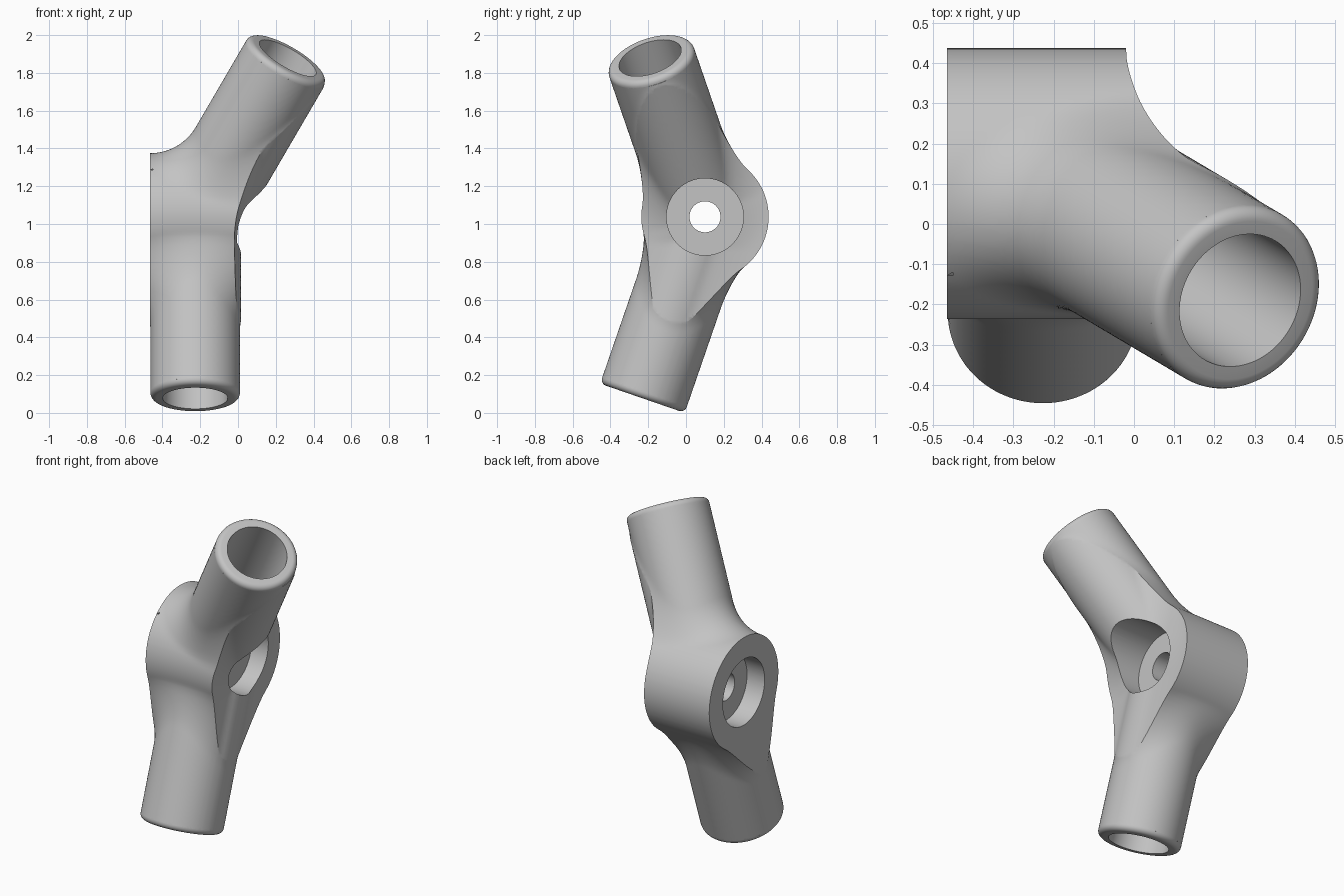
import bpy, bmesh
from math import pi, sin, cos, hypot, sqrt
from mathutils import Vector, Matrix

if "Cube" in bpy.data.objects:
    bpy.data.objects.remove(bpy.data.objects["Cube"])

# Main dimensions
HUB = Vector((-0.2265, 0.1005, 1.038))
UP = Vector((0.483, -0.286, 0.828)).normalized()
DOWN = Vector((0, -0.326, -0.9455)).normalized()
TUBE_R, BORE_R, LENGTH = 0.237, 0.172, 1.016
BOSS_R, LEFT_FACE, RIGHT_FACE = 0.337, -0.465, -0.02
RIM, BOSS_FILLET, SIDE_FILLET = 0.032, 0.3, 0.27
X = Vector((1, 0, 0))

grey = bpy.data.materials.new("plain grey")
grey.use_nodes = True
grey.diffuse_color = (0.55, 0.55, 0.55, 1)
grey.node_tree.nodes["Principled BSDF"].inputs["Base Color"].default_value = (0.55, 0.55, 0.55, 1)


def add_object(name, bm):
    mesh = bpy.data.meshes.new(name)
    bmesh.ops.recalc_face_normals(bm, faces=bm.faces)
    if bm.calc_volume(signed=True) < 0:
        bmesh.ops.reverse_faces(bm, faces=bm.faces)
    bm.to_mesh(mesh)
    bm.free()
    mesh.materials.append(grey)
    obj = bpy.data.objects.new(name, mesh)
    bpy.context.collection.objects.link(obj)
    return obj


def along(origin, direction):
    return Matrix.Translation(origin) @ direction.to_track_quat("Z", "Y").to_matrix().to_4x4()


def add_rod(bm, origin, direction, start, end, radius):
    matrix = along(origin + direction * (start + end) / 2, direction)
    bmesh.ops.create_cone(bm, cap_ends=True, segments=96, radius1=radius,
                          radius2=radius, depth=end - start, matrix=matrix)


def add_tubes(bm):
    for direction in (UP, DOWN):
        add_rod(bm, HUB, direction, 0.05, LENGTH + 0.2, TUBE_R)


def apply_modifier(obj, kind, **settings):
    mod = obj.modifiers.new(kind.lower(), kind)
    for key, value in settings.items():
        setattr(mod, key, value)
    bpy.ops.object.select_all(action="DESELECT")
    bpy.context.view_layer.objects.active = obj
    obj.select_set(True)
    bpy.ops.object.modifier_apply(modifier=mod.name)


def combine(obj, tool, operation, solver="MANIFOLD"):
    apply_modifier(obj, "BOOLEAN", object=tool, operation=operation, solver=solver)
    bpy.data.objects.remove(tool)


# Distance and outward direction of each basic surface
def tube(p, direction, start, radius):
    d = p - HUB
    d -= direction * min(max(d.dot(direction), start), LENGTH + 0.12)
    return d.length - radius, d.normalized()


def boss(p):
    d = Vector((0, p.y - HUB.y, p.z - HUB.z))
    return max(d.length - BOSS_R, abs(p.x + 0.2) - 0.5), d.normalized()


def side(p):
    return max(p.x - RIGHT_FACE, abs(p.y) - 0.6, abs(p.z - 1) - 1.2), X


def fillet(first, second, r):
    """Join two surfaces with a rolling-ball fillet of radius r."""
    (a, n), (b, m) = first, second
    c = max(n.dot(m), -0.5)
    u, v = r - a, r - b
    if c > 0.999 or u <= c * v or v <= c * u:
        return min(a, b)
    return r - sqrt((u * u + v * v - 2 * c * u * v) / (1 - c * c))


def body_field(p):
    hub = boss(p)
    return min(fillet(tube(p, UP, 0.12, TUBE_R), hub, BOSS_FILLET),
               fillet(tube(p, DOWN, 0.05, TUBE_R), hub, BOSS_FILLET))


def trim_field(p):
    face = side(p)
    return max(LEFT_FACE - p.x,
               min(fillet(tube(p, UP, 0.12, TUBE_R + 0.005), face, SIDE_FILLET),
                   fillet(tube(p, DOWN, 0.05, TUBE_R + 0.005), face, SIDE_FILLET)))


def settle(obj, field, voxel):
    """Merge the overlapping solids and relax the skin onto the filleted form."""
    apply_modifier(obj, "REMESH", mode="VOXEL", voxel_size=voxel)
    step = 0.0005
    axes = [Vector(row) * step for row in Matrix.Identity(3)]
    for vert in obj.data.vertices:
        p = vert.co.copy()
        for _ in range(7):
            f = field(p)
            if abs(f) < 0.0001:
                break
            slope = Vector([(field(p + a) - f) / step for a in axes])
            move = slope * (-f / max(slope.length_squared, 0.1))
            if move.length > 0.05:
                move.length = 0.05
            p += move
        vert.co = p


# Body: boss with two tubes, smoothly joined
bm = bmesh.new()
add_rod(bm, HUB, X, -0.7 - HUB.x, 0.3 - HUB.x, BOSS_R)
add_tubes(bm)
body = add_object("tube_joint", bm)
settle(body, body_field, 0.017)

# Flat boss sides, with a fillet out to the tubes
bm = bmesh.new()
size = Vector((RIGHT_FACE - LEFT_FACE, 1.2, 2.4))
bmesh.ops.create_cube(bm, size=1, matrix=Matrix.Translation(
    ((RIGHT_FACE + LEFT_FACE) / 2, 0, 1)) @ Matrix.Diagonal(size).to_4x4())
add_tubes(bm)
trim = add_object("side_trim", bm)
settle(trim, trim_field, 0.02)
combine(body, trim, "INTERSECT")

# Bore and rounded rim of each tube, cut by one turned tool
arc = [(TUBE_R - RIM + RIM * sin(a), LENGTH - RIM + RIM * cos(a))
       for a in [i * pi / 12 for i in range(7)]]
profile = [(0, 0.43), (BORE_R, 0.43), (BORE_R, LENGTH)] + arc
profile += [(0.4, LENGTH - RIM), (0.4, 1.5), (0, 1.5)]
for name, direction in (("upper_bore", UP), ("lower_bore", DOWN)):
    bm = bmesh.new()
    verts = [bm.verts.new((r, 0, z)) for r, z in profile]
    edges = [bm.edges.new(pair) for pair in zip(verts, verts[1:])]
    bmesh.ops.spin(bm, geom=verts + edges, cent=(0, 0, 0), axis=(0, 0, 1),
                   angle=2 * pi, steps=96)
    bmesh.ops.remove_doubles(bm, verts=bm.verts, dist=0.0001)
    bm.transform(along(HUB, direction))
    combine(body, add_object(name, bm), "DIFFERENCE", "EXACT")

# Bolt hole and the recess on each side of the boss
for name, start, end, radius in (("left_recess", -0.12, 0.7, 0.2035),
                                 ("right_recess", -1, -0.345, 0.2035),
                                 ("bolt_hole", -1, 0.7, 0.082)):
    bm = bmesh.new()
    add_rod(bm, Vector((0, HUB.y, HUB.z)), X, start, end, radius)
    combine(body, add_object(name, bm), "DIFFERENCE", "EXACT")

# Smooth shading with crisp cut edges
bpy.ops.object.select_all(action="DESELECT")
bpy.context.view_layer.objects.active = body
body.select_set(True)
bpy.ops.object.shade_smooth_by_angle(angle=0.5)
